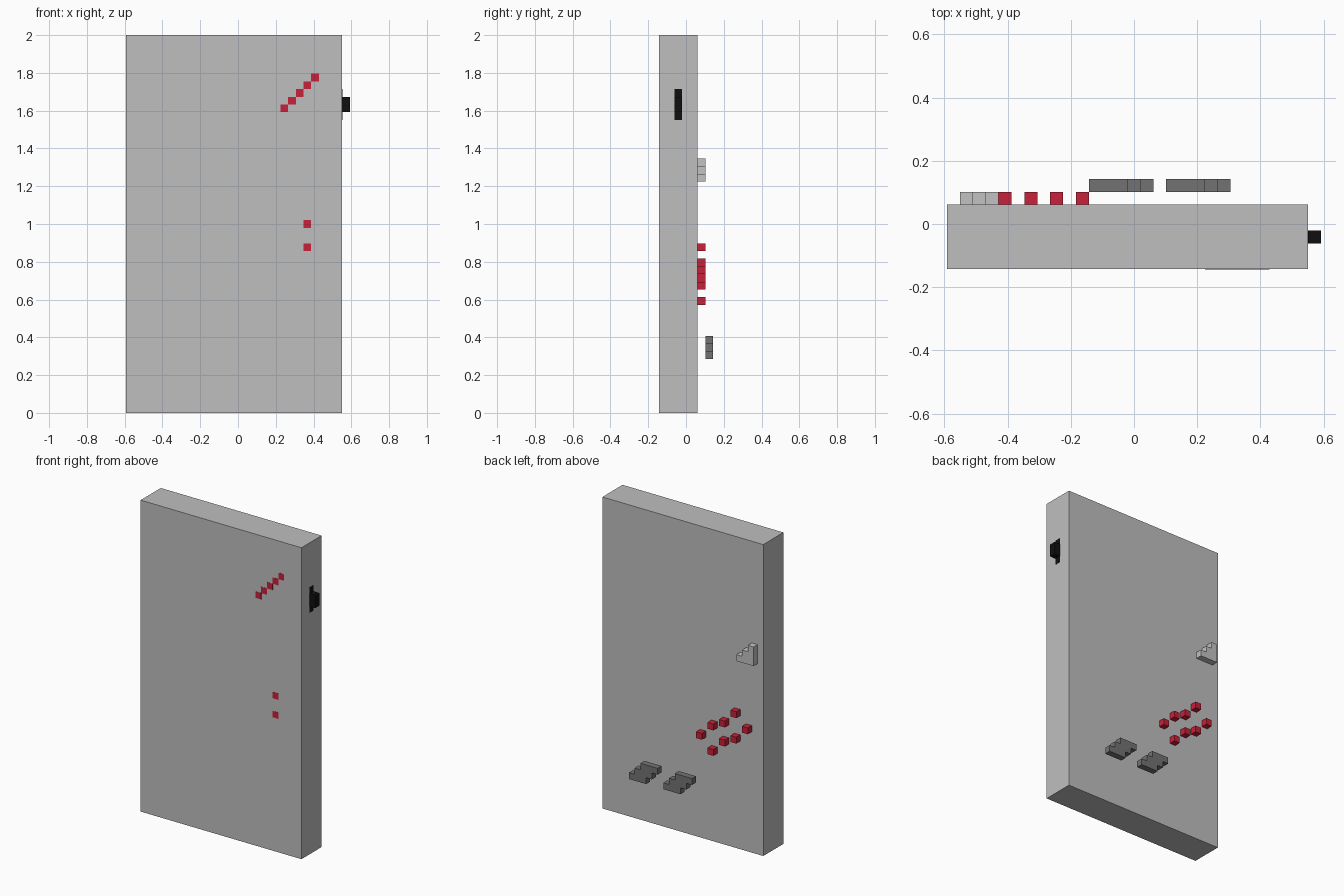
import bpy, bmesh

cube = bpy.data.objects.get("Cube")
if cube:
    bpy.data.objects.remove(cube, do_unlink=True)

U = 2 / 49                      # one block of the grid
X0, Y0 = -14.5 * U, -3.5 * U    # grid corner
PLATE = 0.025                   # painted plate thickness, in blocks


def material(name, rgb):
    m = bpy.data.materials.new(name)
    m.use_nodes = True
    m.diffuse_color = (*rgb, 1)
    m.node_tree.nodes["Principled BSDF"].inputs["Base Color"].default_value = (*rgb, 1)
    return m


GREY = material("panel grey", (0.52, 0.52, 0.52))
LIGHT = material("light grey", (0.54, 0.54, 0.54))
DARK = material("dark grey", (0.17, 0.17, 0.17))
RED = material("red", (0.58, 0.015, 0.04))
BLACK = material("black", (0.005, 0.005, 0.005))


def prism(name, profile, y, depth, mat):
    """Extrude an x-z outline, given in blocks, along y."""
    bm = bmesh.new()
    face = bm.faces.new([bm.verts.new((X0 + x * U, Y0 + y * U, z * U)) for x, z in profile])
    ext = bmesh.ops.extrude_face_region(bm, geom=[face])
    verts = [v for v in ext["geom"] if isinstance(v, bmesh.types.BMVert)]
    bmesh.ops.translate(bm, verts=verts, vec=(0, depth * U, 0))
    bmesh.ops.recalc_face_normals(bm, faces=bm.faces)
    mesh = bpy.data.meshes.new(name)
    bm.to_mesh(mesh)
    bm.free()
    mesh.materials.append(mat)
    ob = bpy.data.objects.new(name, mesh)
    bpy.context.collection.objects.link(ob)
    return ob


def box(name, x, y, z, w, d, h, mat):
    return prism(name, [(x, z), (x + w, z), (x + w, z + h), (x, z + h)], y, d, mat)


# Main slab
box("panel", 0, 0, 0, 28, 5, 49, GREY)

# Red marks on the front: a diagonal streak and two dots
marks = [(20 + n, 39 + n) for n in range(5)] + [(23, 24), (23, 21)]
for n, (x, z) in enumerate(marks):
    box(f"front_mark_{n + 1}", x, -PLATE, z, 1, PLATE, 1, RED)

# Black side knob with flush ends above and below
box("side_knob", 28, 2, 39, 1, 1, 2, BLACK)
for name, z in (("knob_lower_mark", 38), ("knob_upper_mark", 41)):
    box(name, 28, 2, z, PLATE, 1, 1, BLACK)

# Red buttons on the back
buttons = [(2, 19), (4, 21), (4, 17), (6, 19), (6, 16), (8, 18), (8, 14), (10, 16)]
for n, (x, z) in enumerate(buttons):
    box(f"back_button_{n + 1}", x, 5, z, 1, 1, 1, RED)

# Small staircase wedge on the back
steps = [(1, 30), (4, 30), (4, 31), (3, 31), (3, 32), (2, 32), (2, 33), (1, 33)]
prism("back_steps", steps, 5, 1, LIGHT)

# Two slanted dark pads standing off the back
pad = [(2, 0), (5, 0), (5, 1), (4, 1), (4, 2), (3, 2),
       (3, 3), (0, 3), (0, 2), (1, 2), (1, 1), (2, 1)]
for name, x0 in (("right_pad", 11), ("left_pad", 17)):
    prism(name, [(x0 + x, 7 + z) for x, z in pad], 6, 1, DARK)
